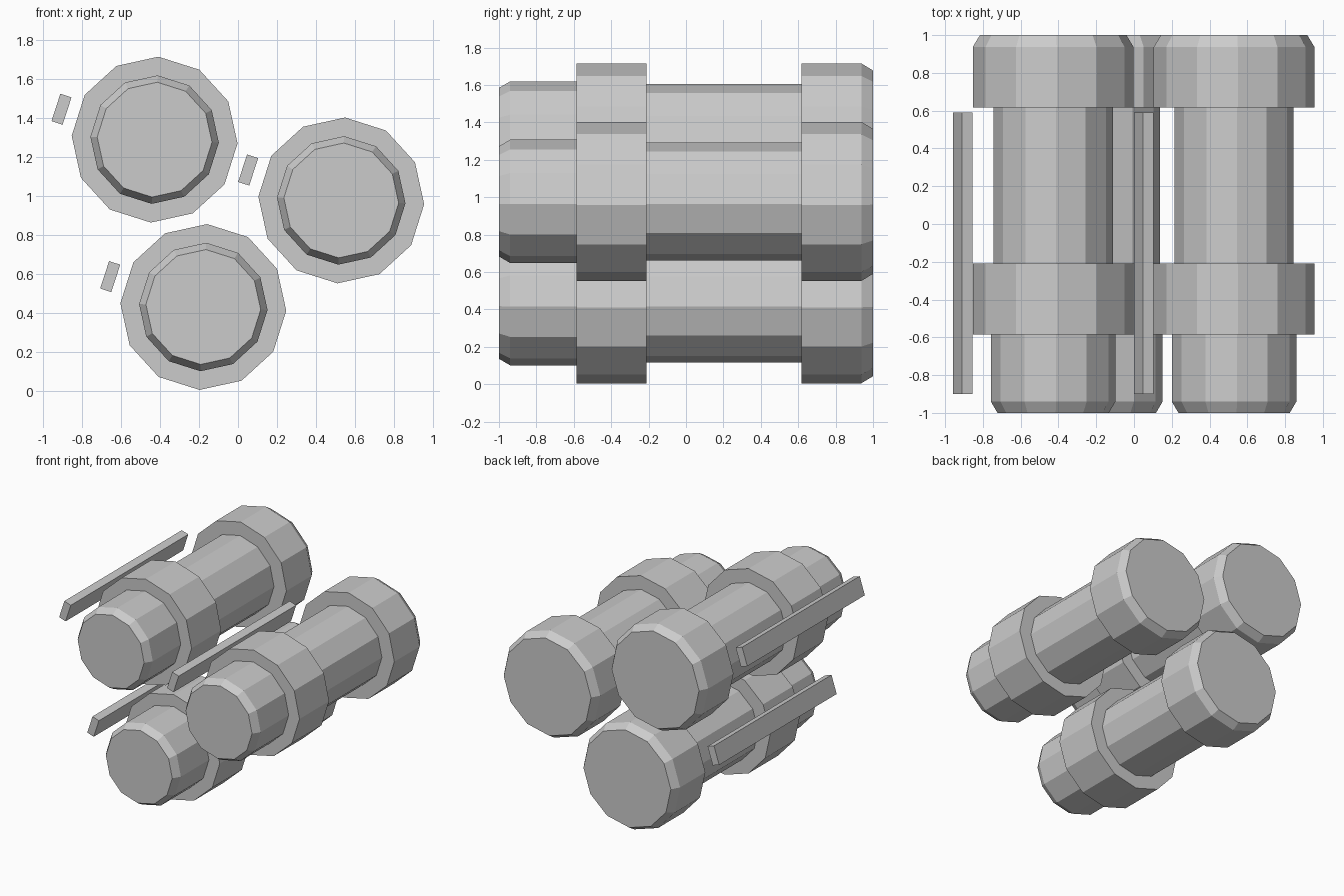
import bpy, bmesh, math
from mathutils import Matrix

if "Cube" in bpy.data.objects:
    bpy.data.objects.remove(bpy.data.objects["Cube"])

grey = bpy.data.materials.new("plain_grey")
grey.diffuse_color = (0.6, 0.6, 0.6, 1)
grey.use_nodes = True
grey.node_tree.nodes["Principled BSDF"].inputs["Base Color"].default_value = grey.diffuse_color

SIDES = 12
PHASE = math.radians(-2.6)
# (y, radius) of the stepped barrel, front to back
PROFILE = [(-1, 0.295), (-0.94, 0.33), (-0.585, 0.33), (-0.585, 0.426),
           (-0.21, 0.426), (-0.21, 0.316), (0.617, 0.316), (0.617, 0.426),
           (0.937, 0.426), (1, 0.388)]
# x, z of each barrel axis
CENTRES = {"upper_left": (-0.428, 1.29), "right": (0.53, 0.978), "lower": (-0.178, 0.431)}


def finish(bm, name):
    bmesh.ops.recalc_face_normals(bm, faces=bm.faces)
    mesh = bpy.data.meshes.new(name)
    bm.to_mesh(mesh)
    bm.free()
    mesh.materials.append(grey)
    bpy.context.collection.objects.link(bpy.data.objects.new(name, mesh))


def barrel(name, cx, cz):
    bm = bmesh.new()
    rings = []
    for y, r in PROFILE:
        angles = [PHASE + i * math.tau / SIDES for i in range(SIDES)]
        rings.append([bm.verts.new((cx + r * math.cos(a), y, cz + r * math.sin(a)))
                      for a in angles])
    for a, b in zip(rings, rings[1:]):
        for i in range(SIDES):
            j = (i + 1) % SIDES
            bm.faces.new((a[i], a[j], b[j], b[i]))
    bm.faces.new(rings[0])
    bm.faces.new(rings[-1])
    finish(bm, name)


def side_bar(name, cx, cz):
    bm = bmesh.new()
    place = (Matrix.Translation((cx - 0.478, -0.155, cz + 0.156))
             @ Matrix.Rotation(math.radians(18), 4, 'Y')
             @ Matrix.Diagonal((0.06, 1.49, 0.148, 1)))
    bmesh.ops.create_cube(bm, size=1, matrix=place)
    finish(bm, name)


# Three barrels, each with a slim bar along its left side
for label, (x, z) in CENTRES.items():
    barrel(label + "_barrel", x, z)
    side_bar(label + "_side_bar", x, z)
